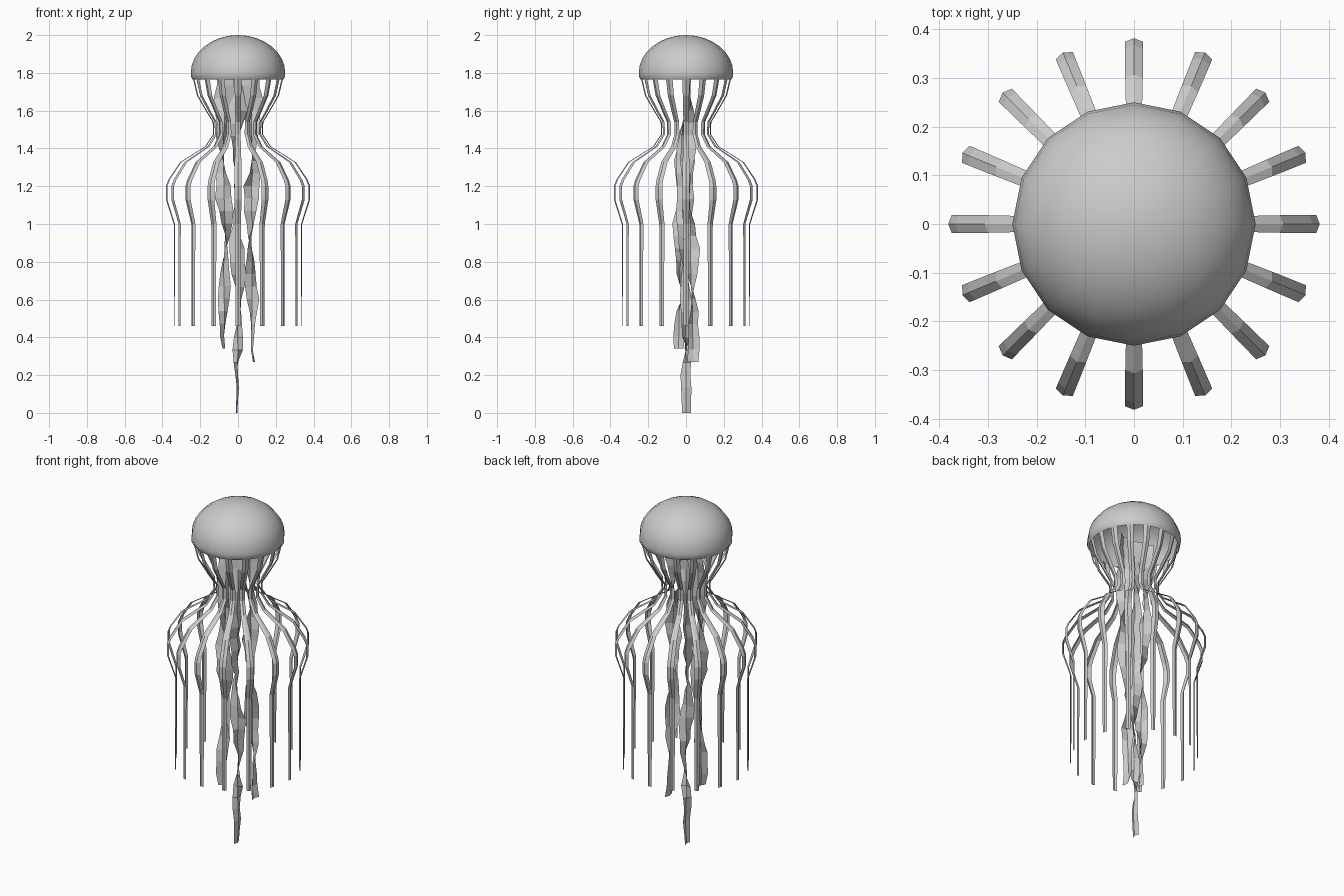
import bpy, math, random
from mathutils import Vector

if "Cube" in bpy.data.objects:
    bpy.data.objects.remove(bpy.data.objects["Cube"])

random.seed(4)
SIDES = 16


def make(name, verts, faces, smooth=False):
    me = bpy.data.meshes.new(name)
    me.from_pydata(verts, [], faces)
    me.update()
    for p in me.polygons:
        p.use_smooth = smooth
    ob = bpy.data.objects.new(name, me)
    bpy.context.collection.objects.link(ob)
    return ob


def strip(rows):
    # quads joining rows of three points each
    verts = [p for row in rows for p in row]
    faces = [(3*i+j, 3*i+j+1, 3*i+j+4, 3*i+j+3)
             for i in range(len(rows)-1) for j in range(2)]
    return verts, faces


def lerp_keys(keys, z):
    # keys run from high z to low z
    if z >= keys[0][0]:
        return keys[0][1]
    for (z0, a), (z1, b) in zip(keys, keys[1:]):
        if z >= z1:
            return a + (b - a) * (z0 - z) / (z0 - z1)
    return keys[-1][1]


# Bell: open, smooth 16-sided dome
profile = [(0.24, 1.765), (0.249, 1.78)]
profile += [(0.25*math.cos(t), 1.80 + 0.20*math.sin(t))
            for t in (math.radians(11.25*k) for k in range(8))]
verts, faces = [], []
for r, z in profile:
    for k in range(SIDES):
        a = math.tau*k/SIDES
        verts.append((r*math.cos(a), r*math.sin(a), z))
for i in range(len(profile)-1):
    for k in range(SIDES):
        n = (k+1) % SIDES
        faces.append((i*SIDES+k, i*SIDES+n, (i+1)*SIDES+n, (i+1)*SIDES+k))
verts.append((0, 0, 2.0))
last = (len(profile)-1)*SIDES
for k in range(SIDES):
    faces.append((last+k, last+(k+1) % SIDES, len(verts)-1))
make("bell", verts, faces, True)

# Rim tentacles: creased strips as (radius, height, half width)
path = [(0.240, 1.775, .019), (0.217, 1.68, .017), (0.165, 1.59, .015),
        (0.134, 1.54, .014), (0.132, 1.475, .014), (0.175, 1.41, .015),
        (0.307, 1.327, .018), (0.368, 1.235, .019), (0.382, 1.20, .019),
        (0.382, 1.13, .019), (0.34, 1.0, .015), (0.34, 0.46, .012)]
for k in range(SIDES):
    a = math.tau*k/SIDES
    out = Vector((math.cos(a), math.sin(a), 0))
    side = Vector((-math.sin(a), math.cos(a), 0))
    rows = []
    for r, z, w in path:
        c = out*r + Vector((0, 0, z))
        rows.append([c - side*w - out*.4*w, c, c + side*w - out*.4*w])
    make(f"tentacle_{k+1}", *strip(rows))

# Oral arms: twisted, ruffled ribbons hanging from the middle
WIDTH = [(1.8, .062), (1.5, .05), (1.2, .05), (.9, .048), (.5, .035), (0, .026)]
SIDE_TWIST = [(1.8, -20), (1.65, 0), (1.4, 80), (1.18, 170), (.92, 265),
              (.72, 320), (.5, 420), (.25, 455)]
MID_TWIST = [(1.8, 0), (1.6, 10), (1.42, 85), (1.1, 95), (.85, 160),
             (.57, 265), (.4, 320), (.25, 440), (0, 455)]


def arm(name, x, y_tip, bottom, twist, flip):
    rows, n = [], int((1.8-bottom)/0.065)
    for i in range(n+1):
        z = 1.8 + (bottom-1.8)*i/n
        t = math.radians(lerp_keys(twist, z))*flip
        w = lerp_keys(WIDTH, z)
        d = Vector((math.cos(t), math.sin(t), 0))
        nrm = Vector((-d.y, d.x, 0))
        c = Vector((x, y_tip*i/n, z)) + nrm*random.uniform(-.006, .006)
        left = c - d*w*random.uniform(.7, 1.05) + nrm*w*.35
        right = c + d*w*random.uniform(.7, 1.05) + nrm*w*.25
        rows.append([left, c, right])
    make(name, *strip(rows))


arm("left_oral_arm", -.073, -.04, .34, SIDE_TWIST, 1)
arm("right_oral_arm", .073, .04, .27, SIDE_TWIST, -1)
arm("middle_oral_arm", 0, 0, 0, MID_TWIST, 1)
